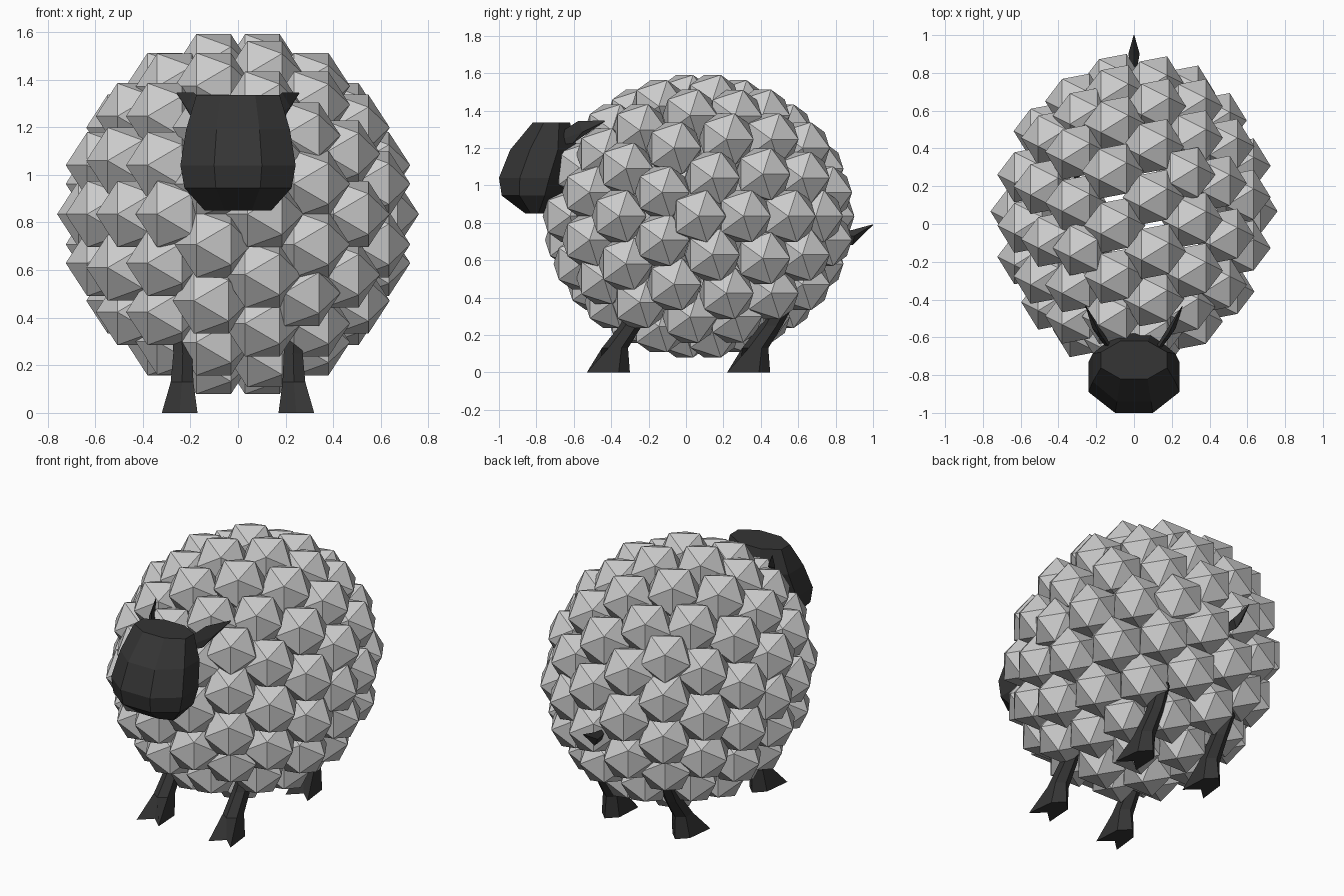
import bpy, bmesh
from math import sin, cos, pi, radians
from mathutils import Vector

if "Cube" in bpy.data.objects:
    bpy.data.objects.remove(bpy.data.objects["Cube"])

dark = bpy.data.materials.new("dark_skin")
dark.diffuse_color = (0.035, 0.035, 0.035, 1)
dark.use_nodes = True
dark.node_tree.nodes["Principled BSDF"].inputs["Base Color"].default_value = dark.diffuse_color


def make_object(name, verts, faces, mat=None):
    me = bpy.data.meshes.new(name)
    me.from_pydata([tuple(v) for v in verts], [], faces)
    bm = bmesh.new()
    bm.from_mesh(me)
    bmesh.ops.recalc_face_normals(bm, faces=bm.faces)
    bm.to_mesh(me)
    bm.free()
    if mat:
        me.materials.append(mat)
    ob = bpy.data.objects.new(name, me)
    bpy.context.collection.objects.link(ob)
    return ob


def loft(name, rings, mat):
    """Skin a stack of rings with equal point counts and cap both ends."""
    n = len(rings[0])
    verts = [p for r in rings for p in r]
    faces = [(k * n + i, k * n + (i + 1) % n, (k + 1) * n + (i + 1) % n, (k + 1) * n + i)
             for k in range(len(rings) - 1) for i in range(n)]
    faces += [tuple(range(n)), tuple(range((len(rings) - 1) * n, len(rings) * n))]
    return make_object(name, verts, faces, mat)


def oval(n, cx, cy, z, rx, ry, turn=0.0):
    """Horizontal ring, first point towards the front (-y)."""
    return [(cx + rx * sin(turn + 2 * pi * i / n), cy - ry * cos(turn + 2 * pi * i / n), z)
            for i in range(n)]


# Icosahedron with its poles along x and an edge on top
bm = bmesh.new()
bmesh.ops.create_icosphere(bm, subdivisions=1, radius=1)
ico_v = [Vector((v.co.z, v.co.x, v.co.y)).normalized() for v in bm.verts]
ico_f = [tuple(v.index for v in f.verts) for f in bm.faces]
bm.free()

# Wool: a tuft at every point of the icosahedron divided in three
spots = {}
for f in ico_f:
    a, b, c = (ico_v[i] for i in f)
    for i in range(4):
        for j in range(4 - i):
            p = (a * i + b * j + c * (3 - i - j)).normalized()
            spots[tuple(round(t, 3) + 0.0 for t in p)] = p
verts, faces = [], []
for p in spots.values():
    centre = Vector((0.597 * p.x, 0.067 + 0.70 * p.y, 0.835 + 0.63 * p.z))
    start = len(verts)
    verts += [centre + v * 0.163 for v in ico_v]
    faces += [tuple(start + i for i in f) for f in ico_f]
make_object("wool", verts, faces)

# Head: stacked octagons (z, front y, back y, half width)
head = [(0.85, -0.86, -0.76, 0.14), (0.945, -0.985, -0.66, 0.225), (1.04, -1.0, -0.62, 0.242),
        (1.19, -0.94, -0.58, 0.218), (1.335, -0.82, -0.62, 0.175)]
k = 1 / cos(pi / 8)
loft("head", [oval(8, 0, (f + b) / 2, z, w * k, (b - f) / 2 * k, pi / 8)
              for z, f, b, w in head], dark)

# Ears and legs, mirrored left and right
for side, s in (("left", -1), ("right", 1)):
    ear = []
    for x, y, z, w, h in [(0.12, -0.67, 1.25, 0.025, 0.035), (0.185, -0.575, 1.285, 0.035, 0.06),
                          (0.255, -0.435, 1.343, 0.003, 0.003)]:
        ear.append([(s * (x + w), y + w * 0.6, z), (s * x, y, z + h),
                    (s * (x - w), y - w * 0.6, z), (s * x, y - h * 0.5, z - h)])
    loft(side + "_ear", ear, dark)

    for end, dy in (("front", 0.0), ("back", 0.75)):
        # Hoof outline with a notch at the front
        hoof = [(0.245, -0.46), (0.32, -0.53), (0.30, -0.36),
                (0.24, -0.30), (0.18, -0.36), (0.17, -0.53)]
        rings = [[(x, y, 0) for x, y in hoof[:1] + hoof[1:]],
                 oval(6, 0.235, -0.38, 0.13, 0.055, 0.07),
                 oval(6, 0.232, -0.295, 0.25, 0.046, 0.06),
                 oval(6, 0.24, -0.225, 0.38, 0.04, 0.06)]
        loft(f"{end}_{side}_leg", [[(s * x, y + dy, z) for x, y, z in r] for r in rings], dark)

# Tail: small pointed wedge
loft("tail", [[(-0.015, 0.82, 0.73), (0, 0.82, 0.75), (0.015, 0.82, 0.73), (0, 0.82, 0.69)],
              [(-0.03, 0.90, 0.73), (0, 0.89, 0.762), (0.03, 0.90, 0.73), (0, 0.89, 0.68)],
              [(-0.002, 1.0, 0.79), (0, 1.0, 0.792), (0.002, 1.0, 0.79), (0, 1.0, 0.788)]], dark)
